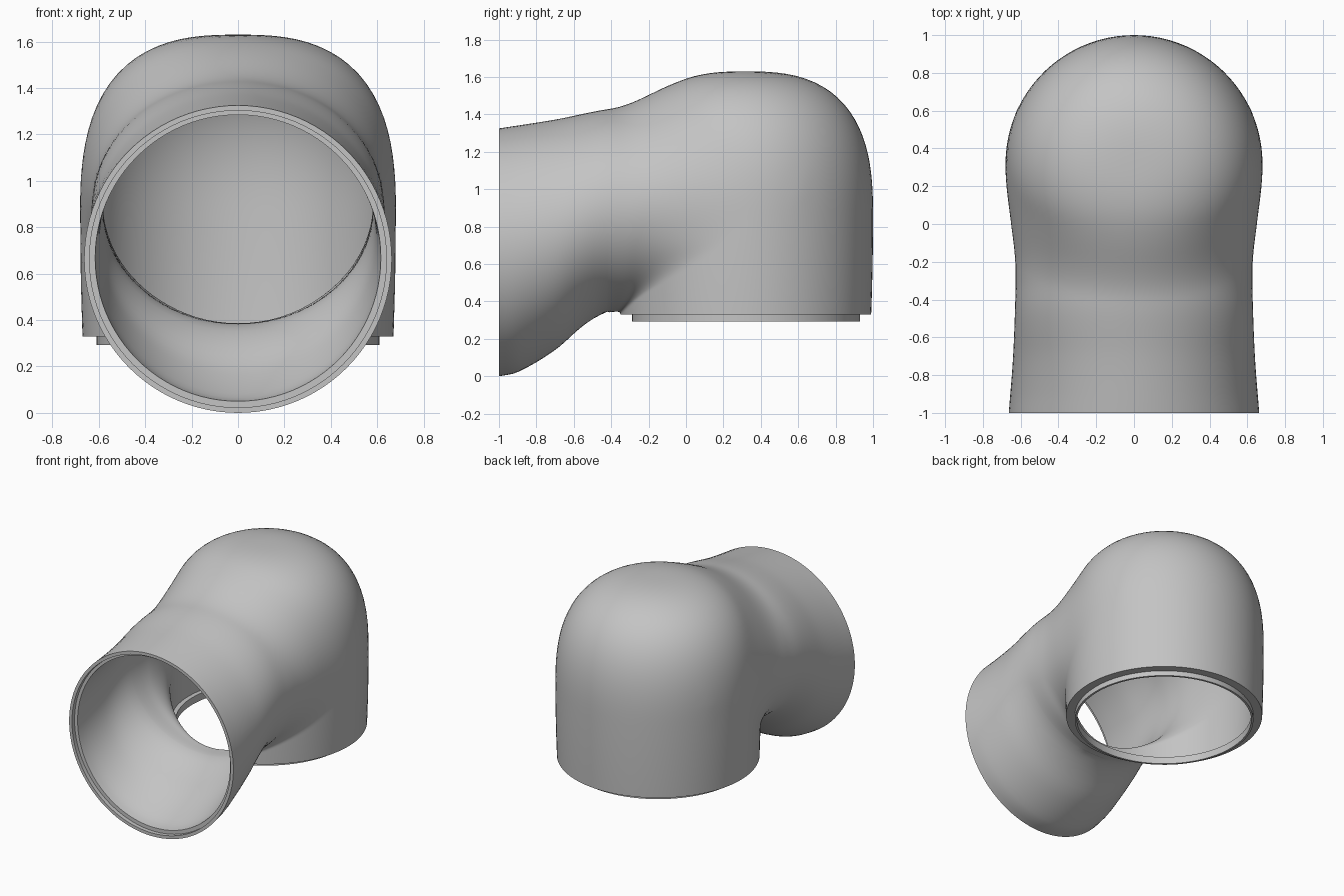
import bpy, bmesh, math

if "Cube" in bpy.data.objects:
    bpy.data.objects.remove(bpy.data.objects["Cube"], do_unlink=True)

SIDES, FAN_STEPS, TUBE_STEPS = 96, 54, 16
BODY_Y, BODY_R, BASE_Z = 0.32, 0.68, 0.33
PIVOT_Y = -0.42            # inner corner of the bend, at the base height
WALL = 0.045

# Tube profiles along y: lower edge, upper edge and half width
LOWER = [(-1, 0), (-0.9, 0.022), (-0.7, 0.14), (-0.55, 0.27), (-0.44, 0.335), (-0.3, 0.35), (0, 0.4), (0.5, 0.6)]
UPPER = [(-1, 1.325), (-0.7, 1.372), (-0.4, 1.43), (0, 1.46), (0.5, 1.3)]
WIDTH = [(-1, 0.663), (-0.7, 0.64), (-0.35, 0.627), (0, 0.62), (0.5, 0.5)]


def curve(points, y):
    """Smooth interpolation through a few profile points."""
    y = min(max(y, points[0][0]), points[-1][0])
    last = len(points) - 1
    i = 0
    while i < last - 1 and y > points[i + 1][0]:
        i += 1

    def slope(j):
        a, b = points[max(j - 1, 0)], points[min(j + 1, last)]
        return (b[1] - a[1]) / (b[0] - a[0])

    (y0, v0), (y1, v1) = points[i], points[i + 1]
    h = y1 - y0
    t = (y - y0) / h
    s = 1 - t
    return (v0 * s * s * (1 + 2 * t) + v1 * t * t * (3 - 2 * t)
            + h * s * t * (slope(i) * s - slope(i + 1) * t))


def tube_field(x, y, z):
    low, high, wide = curve(LOWER, y), curve(UPPER, y), curve(WIDTH, y)
    half = (high - low) / 2
    f = (math.hypot(x / wide, (z - low - half) / half) - 1) * wide
    return max(f, y - 0.5)


def body_field(x, y, z):
    r = math.hypot(x, y - BODY_Y)
    if z < 0.85:
        return r - BODY_R + 0.01 * ((0.85 - z) / 0.52) ** 2
    p = 2.7
    return (((r / BODY_R) ** p + ((z - 0.85) / 0.78) ** p) ** (1 / p) - 1) * BODY_R


def elbow_field(x, y, z):
    """Smooth union of the tube and the domed body."""
    a, b = tube_field(x, y, z), body_field(x, y, z)
    t = min(max((z - BASE_Z) / 0.4, 0), 1)
    k = 0.02 + 0.13 * t * t * (3 - 2 * t)
    h = max(k - abs(a - b), 0)
    return min(a, b) - h * h / (4 * k)


def section(place, centre, inset, floor=None):
    """Ring where rays from the section centre meet the surface."""
    ring = []
    for i in range(SIDES):
        phi = math.tau * i / SIDES
        c, s = math.cos(phi), math.sin(phi)
        far = 1.3
        if floor is not None and c < -0.01:
            far = min(far, (centre - floor) / -c)
        near = 0
        for _ in range(18):
            mid = (near + far) / 2
            if elbow_field(*place(centre + mid * c, mid * s)) < -inset:
                near = mid
            else:
                far = mid
        ring.append(place(centre + near * c, near * s))
    return ring


def shell(front_y, inset):
    """Rings from the open front, around the bend, to just above the base."""
    rings = []
    for i in range(TUBE_STEPS):
        y = front_y + (PIVOT_Y - front_y) * i / TUBE_STEPS
        mid = (curve(LOWER, y) + curve(UPPER, y)) / 2
        rings.append(section(lambda u, x, y=y: (x, y, u), mid, inset))
    for i in range(FAN_STEPS):
        t = 1 - i / FAN_STEPS
        a = t * math.pi / 2
        centre = 0.74 - 0.19 * t + 0.15 * math.sin(2 * a)
        rings.append(section(
            lambda u, x, a=a: (x, PIVOT_Y + u * math.cos(a), BASE_Z + u * math.sin(a)),
            centre, inset, 0.015 + inset * 0.7))
    return rings


def circle(radius, y=None, z=None):
    """Upright ring at the front (y given) or flat ring at the base (z given)."""
    ring = []
    for i in range(SIDES):
        phi = math.tau * i / SIDES
        x, u = radius * math.sin(phi), radius * math.cos(phi)
        ring.append((x, y, 0.663 + u) if z is None else (x, BODY_Y + u, z))
    return ring


# Outer skin, base lip, inner skin and front rim form one closed loop of rings
rings = shell(-1, 0)
rings += [circle(r, z=z) for r, z in
          ((0.67, BASE_Z), (0.61, BASE_Z), (0.61, 0.293), (0.595, 0.293), (0.595, 0.345), (0.627, 0.345))]
rings += reversed(shell(-0.97, WALL))
rings += [circle(0.64, y=-0.97), circle(0.64, y=-1)]

bm = bmesh.new()
loops = [[bm.verts.new(co) for co in ring] for ring in rings]
for a, b in zip(loops, loops[1:] + loops[:1]):
    for i in range(SIDES):
        j = (i + 1) % SIDES
        bm.faces.new((a[i], a[j], b[j], b[i]))
bmesh.ops.recalc_face_normals(bm, faces=bm.faces)
mesh = bpy.data.meshes.new("pipe_elbow")
bm.to_mesh(mesh)
bm.free()

grey = bpy.data.materials.new("plain grey")
grey.use_nodes = True
colour = (0.55, 0.55, 0.55, 1)
grey.diffuse_color = colour
grey.node_tree.nodes["Principled BSDF"].inputs["Base Color"].default_value = colour
mesh.materials.append(grey)

elbow = bpy.data.objects.new("pipe_elbow", mesh)
bpy.context.collection.objects.link(elbow)
bpy.ops.object.select_all(action="DESELECT")
elbow.select_set(True)
bpy.context.view_layer.objects.active = elbow
bpy.ops.object.shade_smooth_by_angle(angle=math.radians(35))
